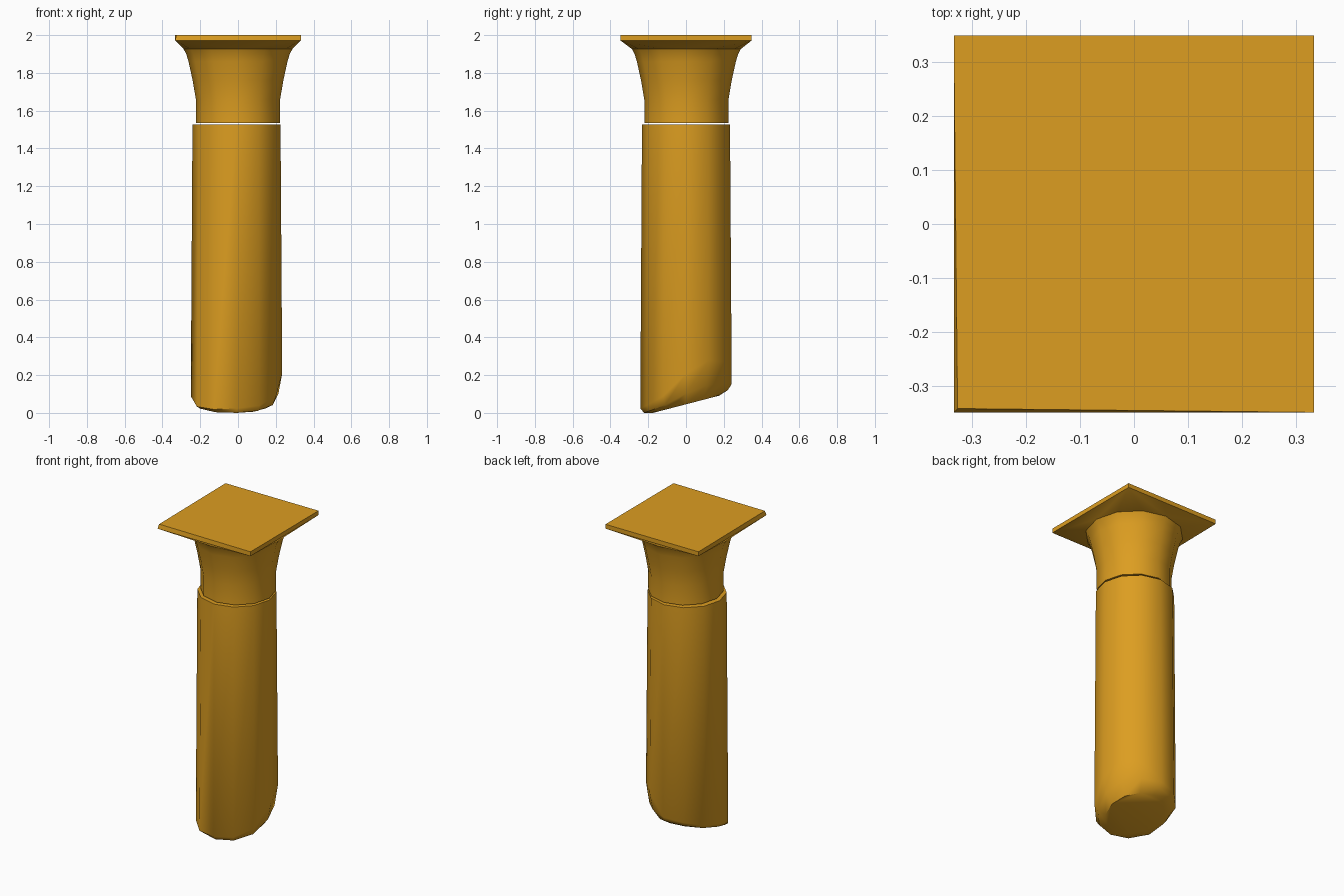
import bpy, bmesh
from math import sin, cos, radians

if "Cube" in bpy.data.objects:
    bpy.data.objects.remove(bpy.data.objects["Cube"])

SIDES = 12
ANGLES = [radians(i * 360 / SIDES) for i in range(SIDES)]

ochre = bpy.data.materials.new("ochre_stone")
ochre.diffuse_color = (0.72, 0.34, 0.015, 1)
ochre.use_nodes = True
ochre.node_tree.nodes["Principled BSDF"].inputs["Base Color"].default_value = ochre.diffuse_color


def finish(bm, name, angle):
    bmesh.ops.recalc_face_normals(bm, faces=bm.faces)
    mesh = bpy.data.meshes.new(name)
    bm.to_mesh(mesh)
    bm.free()
    obj = bpy.data.objects.new(name, mesh)
    bpy.context.collection.objects.link(obj)
    mesh.materials.append(ochre)
    bpy.ops.object.select_all(action='DESELECT')
    obj.select_set(True)
    bpy.context.view_layer.objects.active = obj
    bpy.ops.object.shade_smooth_by_angle(angle=radians(angle))
    return obj


def ring(bm, r, height, cx=0.0, cy=0.0):
    """Twelve-sided ring; height(i, x, y) gives each z."""
    out = []
    for i, a in enumerate(ANGLES):
        x, y = cx + r * cos(a), cy + r * sin(a)
        out.append(bm.verts.new((x, y, height(i, x, y))))
    return out


def loft(bm, rings):
    for lo, hi in zip(rings, rings[1:]):
        for i in range(SIDES):
            j = (i + 1) % SIDES
            bm.faces.new((lo[i], lo[j], hi[j], hi[i]))
    bm.faces.new(rings[0][::-1])
    bm.faces.new(rings[-1])


# Shaft: slight taper, slanted broken foot with a chipped rim
chip = [0.22, 0.29, 0.28, 0.165, 0.15, 0.12, 0.10, 0.045, 0.03, 0.035, 0.05, 0.10]
bm = bmesh.new()
loft(bm, [
    ring(bm, 0.175, lambda i, x, y: 0.057 + 0.26 * y, -0.008),
    ring(bm, 0.222, lambda i, x, y: max(0.057 + 0.26 * y, 0.35 * chip[i] + 0.65 * (0.057 + 0.26 * y)), -0.008),
    ring(bm, 0.242, lambda i, x, y: chip[i], -0.008),
    ring(bm, 0.233, lambda i, x, y: 1.526, -0.008),
])
finish(bm, "broken_shaft", 40)

# Capital neck flaring out under the slab
bm = bmesh.new()
profile = [(0.223, 1.536), (0.223, 1.66), (0.24, 1.76), (0.262, 1.86),
           (0.274, 1.90), (0.288, 1.926)]
loft(bm, [ring(bm, r, lambda i, x, y, z=z: z, 0, 0.002) for r, z in profile])
finish(bm, "flared_neck", 40)

# Square slab blending down to the round neck, front-left corner worn
bm = bmesh.new()
ring(bm, 0.288, lambda i, x, y: 1.926, 0, 0.002)
for sx in (-1, 1):
    for sy in (-1, 1):
        worn = 0.007 if sx < 0 and sy < 0 else 0
        bm.verts.new((sx * 0.333, sy * 0.348, 1.972))
        bm.verts.new((sx * (0.333 - worn), sy * (0.348 - worn), 2.0))
bmesh.ops.convex_hull(bm, input=bm.verts)
finish(bm, "top_slab", 30)

# Lowest point of the fracture rests on the ground
low = min(v.co.z for v in bpy.data.objects["broken_shaft"].data.vertices)
for v in bpy.data.objects["broken_shaft"].data.vertices:
    if v.co.z < 0.5:
        v.co.z -= low
